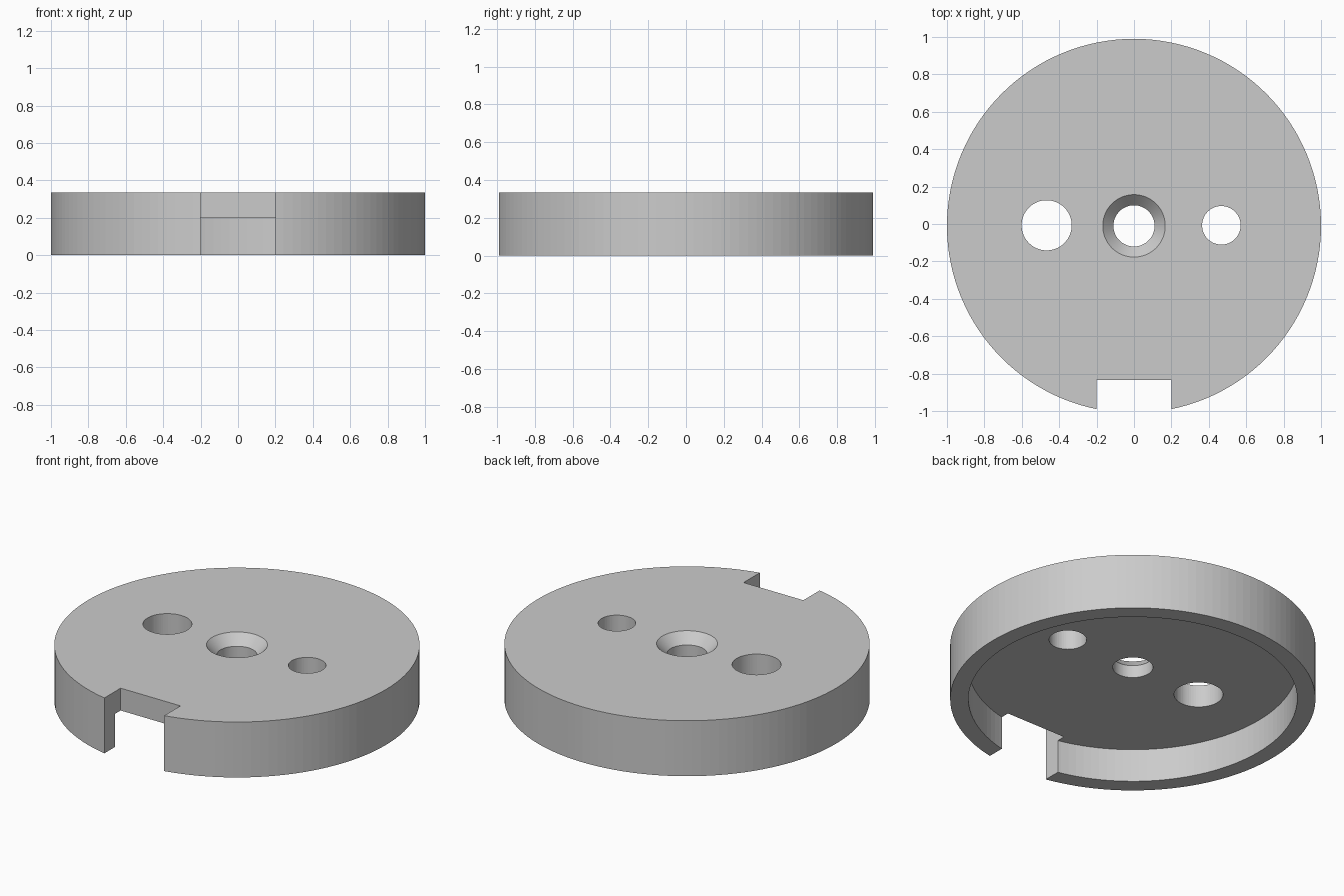
import bpy
import bmesh
import math

if "Cube" in bpy.data.objects:
    bpy.data.objects.remove(bpy.data.objects["Cube"], do_unlink=True)

HEIGHT, PLATE_BOTTOM = 0.335, 0.2
CENTRE_Y = -0.01

grey = bpy.data.materials.new("plain grey")
grey.use_nodes = True
colour = (0.6, 0.6, 0.6, 1)
grey.diffuse_color = colour
grey.node_tree.nodes["Principled BSDF"].inputs["Base Color"].default_value = colour


def revolve(name, profile, segments=128):
    """Turn a closed (radius, height) profile around the z axis."""
    bm = bmesh.new()
    verts = [bm.verts.new((r, 0, z)) for r, z in profile]
    edges = [bm.edges.new((verts[i - 1], v)) for i, v in enumerate(verts)]
    bmesh.ops.spin(bm, geom=verts + edges, cent=(0, 0, 0), axis=(0, 0, 1),
                   angle=math.tau, steps=segments, use_duplicate=False)
    bmesh.ops.remove_doubles(bm, verts=bm.verts, dist=0.0001)
    bmesh.ops.recalc_face_normals(bm, faces=bm.faces)
    mesh = bpy.data.meshes.new(name)
    bm.to_mesh(mesh)
    bm.free()
    obj = bpy.data.objects.new(name, mesh)
    bpy.context.collection.objects.link(obj)
    return obj


def cut(body, cutter):
    """Subtract the cutter, then discard it."""
    mod = body.modifiers.new("cut", 'BOOLEAN')
    mod.operation, mod.solver, mod.object = 'DIFFERENCE', 'EXACT', cutter
    bpy.ops.object.select_all(action='DESELECT')
    bpy.context.view_layer.objects.active = body
    body.select_set(True)
    bpy.ops.object.modifier_apply(modifier=mod.name)
    bpy.data.objects.remove(cutter, do_unlink=True)


# Round cap: outer wall, hollow underside, countersunk centre hole
cap = revolve("round_cap", [
    (1.0, 0), (1.0, HEIGHT),
    (0.167, HEIGHT), (0.11, HEIGHT - 0.06), (0.11, PLATE_BOTTOM),
    (0.9, PLATE_BOTTOM), (0.9, 0),
])
cap.location.y = CENTRE_Y
cap.data.materials.append(grey)
bpy.context.view_layer.update()

# Large and small through holes
for x, radius in ((-0.467, 0.134), (0.467, 0.103)):
    bpy.ops.mesh.primitive_cylinder_add(vertices=64, radius=radius, depth=1,
                                        location=(x, CENTRE_Y + 0.003, HEIGHT / 2))
    cut(cap, bpy.context.object)

# Rectangular notch through the front rim
notch_back = -0.835
bpy.ops.mesh.primitive_cube_add(size=1, location=(0, notch_back - 0.25, HEIGHT / 2))
notch = bpy.context.object
notch.scale = (0.4, 0.5, 1)
bpy.context.view_layer.update()
cut(cap, notch)
